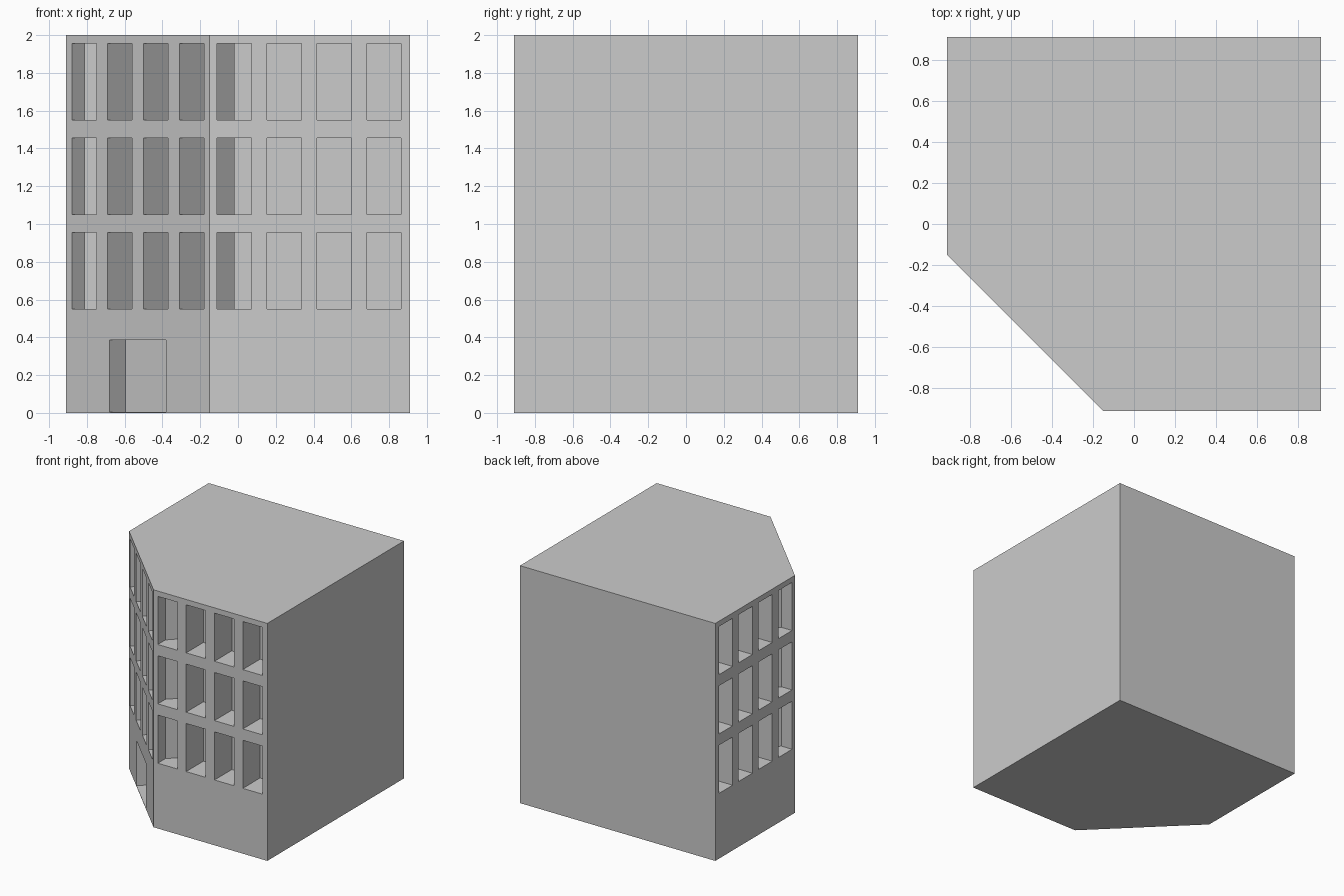
import bpy, bmesh
from mathutils import Vector

if "Cube" in bpy.data.objects:
    bpy.data.objects.remove(bpy.data.objects["Cube"])

H = 2.0
A, B = 0.91, -0.15
ROWS = [(0.55, 0.955), (1.05, 1.455), (1.55, 1.955)]
bm = bmesh.new()


def face(*pts):
    bm.faces.new([bm.verts.new(p) for p in pts])


def wall(p, q, openings=()):
    """Wall from p to q (left to right seen from outside).
    Each opening is (u0, u1, z0, z1, depth), recessed inward."""
    p, q = Vector((*p, 0)), Vector((*q, 0))
    d = (q - p).normalized()
    n = Vector((-d.y, d.x, 0))
    length = (q - p).length

    def P(u, z, w=0):
        return p + d * u + n * w + Vector((0, 0, z))

    us = sorted({0, length, *[u for o in openings for u in o[:2]]})
    zs = sorted({0, H, *[z for o in openings for z in o[2:4]]})
    # solid wall cells around the openings
    for a, b in zip(us, us[1:]):
        for c, e in zip(zs, zs[1:]):
            mu, mz = (a + b) / 2, (c + e) / 2
            if not any(o[0] < mu < o[1] and o[2] < mz < o[3] for o in openings):
                face(P(a, c), P(b, c), P(b, e), P(a, e))
    # recesses: four reveals and a back pane
    for a, b, c, e, w in openings:
        rim = [(a, c), (b, c), (b, e), (a, e)]
        for s, t in zip(rim, rim[1:] + rim[:1]):
            face(P(*s), P(*t), P(*t, w), P(*s, w))
        face(*[P(*s, w) for s in rim])


def windows(first, step, width):
    return [(first + i * step, first + i * step + width, z0, z1, 0.23)
            for i in range(4) for z0, z1 in ROWS]


R = 2 ** 0.5
corners = [(-A, A), (-A, B), (B, -A), (A, -A), (A, A)]
door = [(0.23 * R, 0.53 * R, 0.005, 0.385, 0.12)]
holes = [
    windows(0.048, 0.264, 0.182),                       # left wall
    windows(0.03 * R, 0.19 * R, 0.13 * R) + door,       # corner wall
    windows(0.04, 0.264, 0.182),                        # front wall
    [], [],                                             # right and back walls
]
for i, h in enumerate(holes):
    wall(corners[i], corners[(i + 1) % 5], h)

# roof and base
face(*[(x, y, H) for x, y in corners])
face(*[(x, y, 0) for x, y in reversed(corners)])

bmesh.ops.remove_doubles(bm, verts=bm.verts, dist=0.0005)
mesh = bpy.data.meshes.new("corner_building")
bm.to_mesh(mesh)
bm.free()
bpy.context.collection.objects.link(bpy.data.objects.new("corner_building", mesh))
